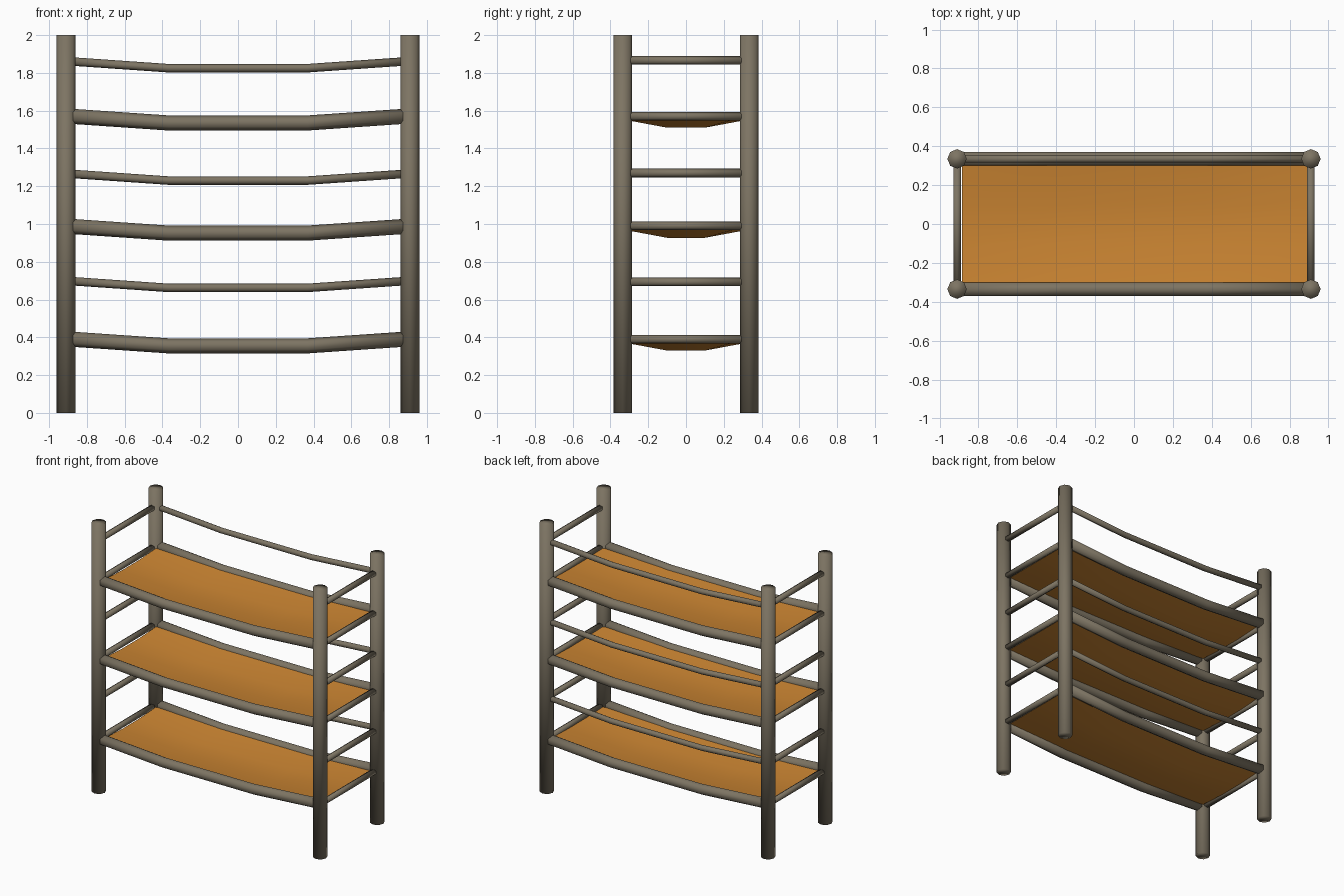
import bpy, bmesh, math
from mathutils import Vector

if "Cube" in bpy.data.objects:
    bpy.data.objects.remove(bpy.data.objects["Cube"])


def material(name, rgb):
    m = bpy.data.materials.new(name)
    m.diffuse_color = (*rgb, 1)
    m.use_nodes = True
    m.node_tree.nodes["Principled BSDF"].inputs["Base Color"].default_value = m.diffuse_color
    return m


WOOD = material("weathered_grey_wood", (0.205, 0.175, 0.125))
CLOTH = material("orange_hide", (0.60, 0.235, 0.032))


def finish(name, bm, mat):
    bmesh.ops.recalc_face_normals(bm, faces=bm.faces)
    me = bpy.data.meshes.new(name)
    bm.to_mesh(me)
    bm.free()
    for p in me.polygons:
        p.use_smooth = True
    me.materials.append(mat)
    ob = bpy.data.objects.new(name, me)
    bpy.context.collection.objects.link(ob)
    return ob


def tube(name, pts, r, u, v, sides):
    """Pole through pts; each ring is spanned by the directions u and v."""
    bm = bmesh.new()
    u, v = Vector(u), Vector(v)
    rings = []
    for p in pts:
        ring = []
        for i in range(sides):
            a = 2 * math.pi * i / sides
            ring.append(bm.verts.new(Vector(p) + r * (math.cos(a) * u + math.sin(a) * v)))
        rings.append(ring)
    for a, b in zip(rings, rings[1:]):
        for i in range(sides):
            j = (i + 1) % sides
            bm.faces.new((a[i], a[j], b[j], b[i]))
    bm.faces.new(rings[0])
    bm.faces.new(rings[-1])
    return finish(name, bm, WOOD)


X, Y, Z = (1, 0, 0), (0, 1, 0), (0, 0, 1)
PX, PY, SAG = 0.91, 0.335, 0.035


def long_rail(name, y, z, r, end):
    pts = [(-end, y, z), (-0.37, y, z - SAG), (0.37, y, z - SAG), (end, y, z)]
    tube(name, pts, r, Z, Y, 6)


# corner posts
for sx in (-1, 1):
    for sy in (-1, 1):
        tube("corner_post", [(sx * PX, sy * PY, 0), (sx * PX, sy * PY, 2)], 0.05, X, Y, 8)

# thin end rails on both short sides
for z in (0.39, 0.693, 0.99, 1.27, 1.57, 1.866):
    for sx in (-1, 1):
        tube("end_rail", [(sx * PX, -0.305, z), (sx * PX, 0.305, z)], 0.0225, Z, X, 6)

# thin sagging guard rails on the back
for z in (0.697, 1.265, 1.86):
    long_rail("back_guard_rail", PY, z, 0.0225, 0.875)

# bunk levels: thick sagging rails and a hide sling
for z in (0.39, 0.987, 1.57):
    for y in (-PY, PY):
        long_rail("bunk_rail", y, z, 0.04, 0.88)
    bm = bmesh.new()
    grid = []
    for x, edge, mid in ((-0.884, 0, -0.012), (-0.37, -0.02, -0.06),
                         (0.37, -0.02, -0.06), (0.9, 0, -0.006)):
        grid.append([bm.verts.new((x, y, z + d)) for y, d in
                     ((-0.315, edge), (-0.1, mid), (0.1, mid), (0.315, edge))])
    for a, b in zip(grid, grid[1:]):
        for i in range(3):
            bm.faces.new((a[i], b[i], b[i + 1], a[i + 1]))
    finish("bunk_sling", bm, CLOTH)
